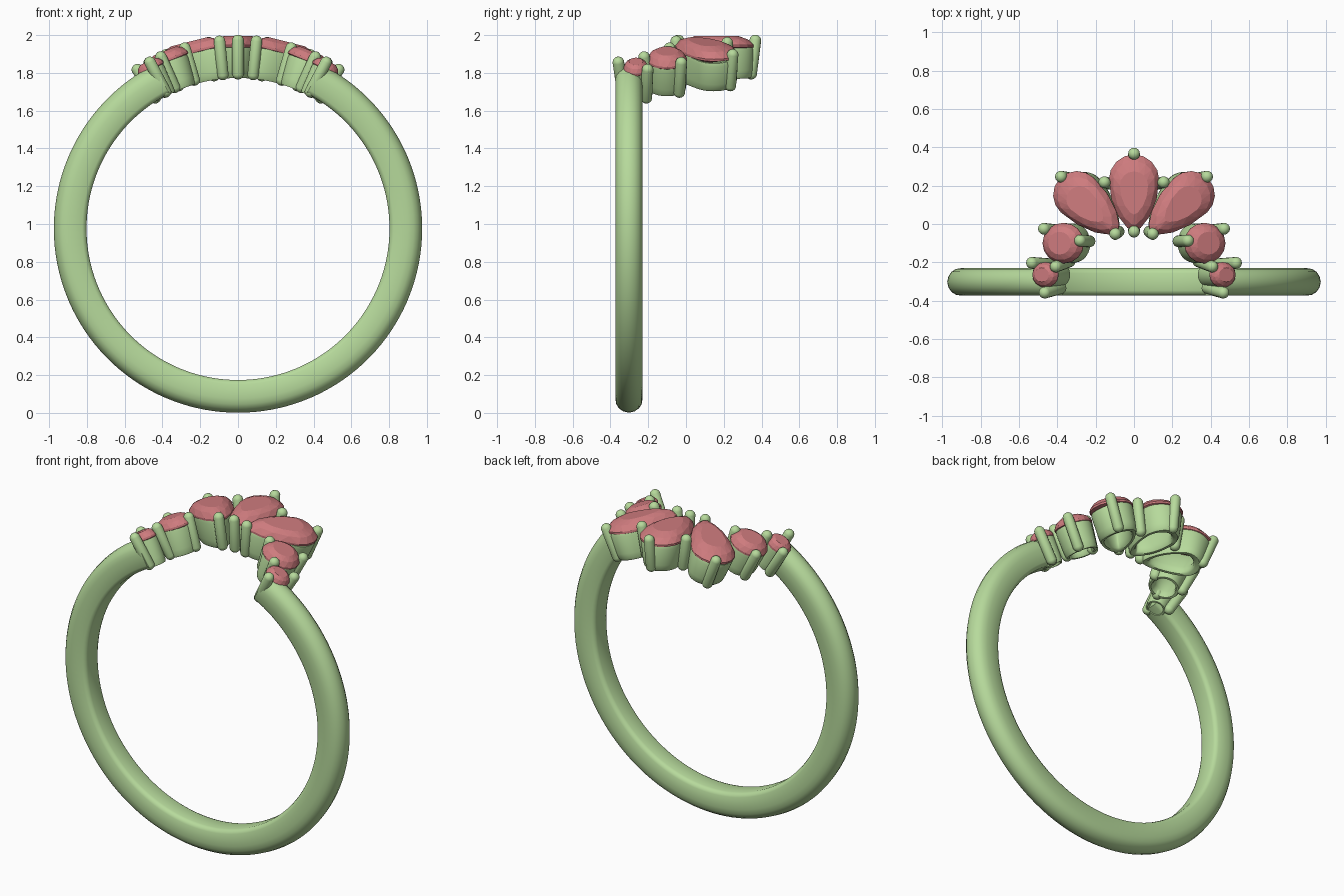
import bpy, bmesh
from math import sin, cos, asin, pi, radians
from mathutils import Vector, Matrix

if "Cube" in bpy.data.objects:
    bpy.data.objects.remove(bpy.data.objects["Cube"])

CZ = 0.976          # ring centre height


def material(name, col):
    m = bpy.data.materials.new(name)
    m.diffuse_color = col
    m.use_nodes = True
    m.node_tree.nodes["Principled BSDF"].inputs["Base Color"].default_value = m.diffuse_color
    return m


METAL = material("green_metal", (0.47, 0.70, 0.33, 1))
GEM = material("red_gem", (0.62, 0.20, 0.21, 1))


def finish(name, bm, mat, smooth=True):
    bmesh.ops.recalc_face_normals(bm, faces=bm.faces[:])
    me = bpy.data.meshes.new(name)
    bm.to_mesh(me)
    bm.free()
    ob = bpy.data.objects.new(name, me)
    bpy.context.collection.objects.link(ob)
    me.materials.append(mat)
    if smooth:
        bpy.ops.object.select_all(action='DESELECT')
        ob.select_set(True)
        bpy.context.view_layer.objects.active = ob
        bpy.ops.object.shade_smooth_by_angle(angle=radians(50))
    return ob


def bridge(bm, a, b):
    n = len(a)
    for i in range(n):
        j = (i + 1) % n
        bm.faces.new((a[i], a[j], b[j], b[i]))


def bend(x, y, r):
    """Top-view position (x, y) placed at radius r from the finger axis."""
    t = asin(x)
    return Vector((r * sin(t), y, CZ + r * cos(t)))


def outline(R, L, n, shift=0.0):
    """Round end of radius R at +v, tip at -L (L = R gives a circle)."""
    pts = []
    for i in range(n):
        a = 2 * pi * (i + shift) / n + pi / 2
        u, v = cos(a), sin(a)
        if v < 0 and L > R:
            u = abs(u) ** 1.35 * (1 if u > 0 else -1)
            pts.append((R * u, L * v))
        else:
            pts.append((R * u, R * v))
    return pts


def place(pts, cx, cy, rot, off, s):
    """Scale about the middle of the outline, then rotate and move it."""
    out = []
    for u, v in pts:
        u, v = u * s, (v - off) * s + off
        out.append((cx + u * cos(rot) - v * sin(rot), cy + u * sin(rot) + v * cos(rot)))
    return out


# Band: open arc with a domed outside, ends hidden in the smallest settings
prof = [(0.802, -0.045), (0.808, -0.06), (0.825, -0.071), (0.90, -0.072), (0.93, -0.067),
        (0.952, -0.053), (0.968, -0.03), (0.975, 0)]
prof = prof + [(r, -y) for r, y in prof[-2::-1]]
bm = bmesh.new()
rings = []
N = 120
for i in range(N + 1):
    t = radians(27) + (2 * pi - radians(54)) * i / N
    rings.append([bm.verts.new((r * sin(t), -0.302 + y, CZ + r * cos(t))) for r, y in prof])
for a, b in zip(rings, rings[1:]):
    bridge(bm, a, b)
bm.faces.new(rings[0])
bm.faces.new(rings[-1])
finish("band", bm, METAL)


# Open-bottomed collet, bent around the finger
def setting(name, cx, cy, R, L, rot):
    wall = [(0.80, 0.94), (0.88, 0.962), (0.95, 0.962), (0.985, 0.945), (0.97, 0.84), (0.95, 0.81),
            (0.90, 0.797), (0.76, 0.797), (0.69, 0.808), (0.66, 0.84)]
    off = (R - L) / 2
    pts = outline(R, L, 48)
    bm = bmesh.new()
    loops = [[bm.verts.new(bend(x, y, r)) for x, y in place(pts, cx, cy, rot, off, s)]
             for s, r in wall]
    for a, b in zip(loops, loops[1:] + loops[:1]):
        bridge(bm, a, b)
    finish(name, bm, METAL)


# Faceted gem, lying flat on the tangent plane
def gem(name, cx, cy, R, L, rot, crown):
    n = 16
    off = (R - L) / 2
    mx, my = cx - off * sin(rot), cy + off * cos(rot)
    t = asin(mx)
    M = Matrix.Translation(bend(mx, my, 0.972)) @ Matrix.Rotation(t, 4, 'Y')
    bm = bmesh.new()

    def ring(s, h, shift=0.0):
        pts = place(outline(R, L, n, shift), cx, cy, rot, off, s)
        return [bm.verts.new(M @ Vector(((x - mx) / cos(t), y - my, h))) for x, y in pts]
    low, gird = ring(1.0, -0.012), ring(1.0, 0.0)
    mid, table = ring(0.83, crown * 0.62, 0.5), ring(0.56, crown)
    culet = bm.verts.new(M @ Vector((0, 0, -0.07)))
    bridge(bm, low, gird)
    for i in range(n):
        j = (i + 1) % n
        bm.faces.new((culet, low[j], low[i]))
        bm.faces.new((gird[i], gird[j], mid[i]))
        bm.faces.new((mid[i], gird[j], mid[j]))
        bm.faces.new((table[i], mid[i], table[j]))
        bm.faces.new((mid[i], mid[j], table[j]))
    bm.faces.new(table)
    finish(name, bm, GEM, smooth=False)


stones = [("side_pear", 0.305, 0.152, 0.124, 0.29, -radians(47), 0.05),
          ("round", 0.382, -0.1, 0.106, 0.106, 0, 0.045),
          ("small_round", 0.478, -0.265, 0.066, 0.066, 0, 0.035)]
allst = [("centre_pear", 0, 0.232, 0.131, 0.272, 0, 0.048)]
for side, sg in (("right", 1), ("left", -1)):
    allst += [(f"{side}_{n}", sg * x, y, R, L, sg * rot, c) for n, x, y, R, L, rot, c in stones]
for n, x, y, R, L, rot, c in allst:
    setting(n + "_setting", x, y, R, L, rot)
    gem(n + "_gem", x, y, R, L, rot, c)


# Prongs: capsules, (x, y) of tip and y of foot
def prong(name, x, y, yb):
    top, bot = bend(x, y, 0.995), bend(x, yb, 0.82)
    axis = (top - bot)
    rot = axis.to_track_quat('Z', 'Y').to_matrix().to_4x4()
    bm = bmesh.new()
    bmesh.ops.create_uvsphere(bm, u_segments=16, v_segments=11, radius=0.031)
    for v in bm.verts:
        v.co = rot @ v.co + (top if v.co.z > 0 else bot)
    finish(name, bm, METAL)


prong("back_prong", 0, 0.367, 0.345)
prong("front_prong", 0, -0.04, -0.03)
tips = [(0.155, 0.218, 0.21), (0.383, 0.247, 0.235), (0.098, -0.052, -0.04),
        (0.472, -0.025, -0.035), (0.283, -0.087, -0.09), (0.41, -0.222, -0.195),
        (0.535, -0.203, -0.21), (0.468, -0.358, -0.335)]
for side, sg in (("right", 1), ("left", -1)):
    for i, (x, y, yb) in enumerate(tips):
        prong(f"{side}_prong_{i + 1}", sg * x, y, yb)
